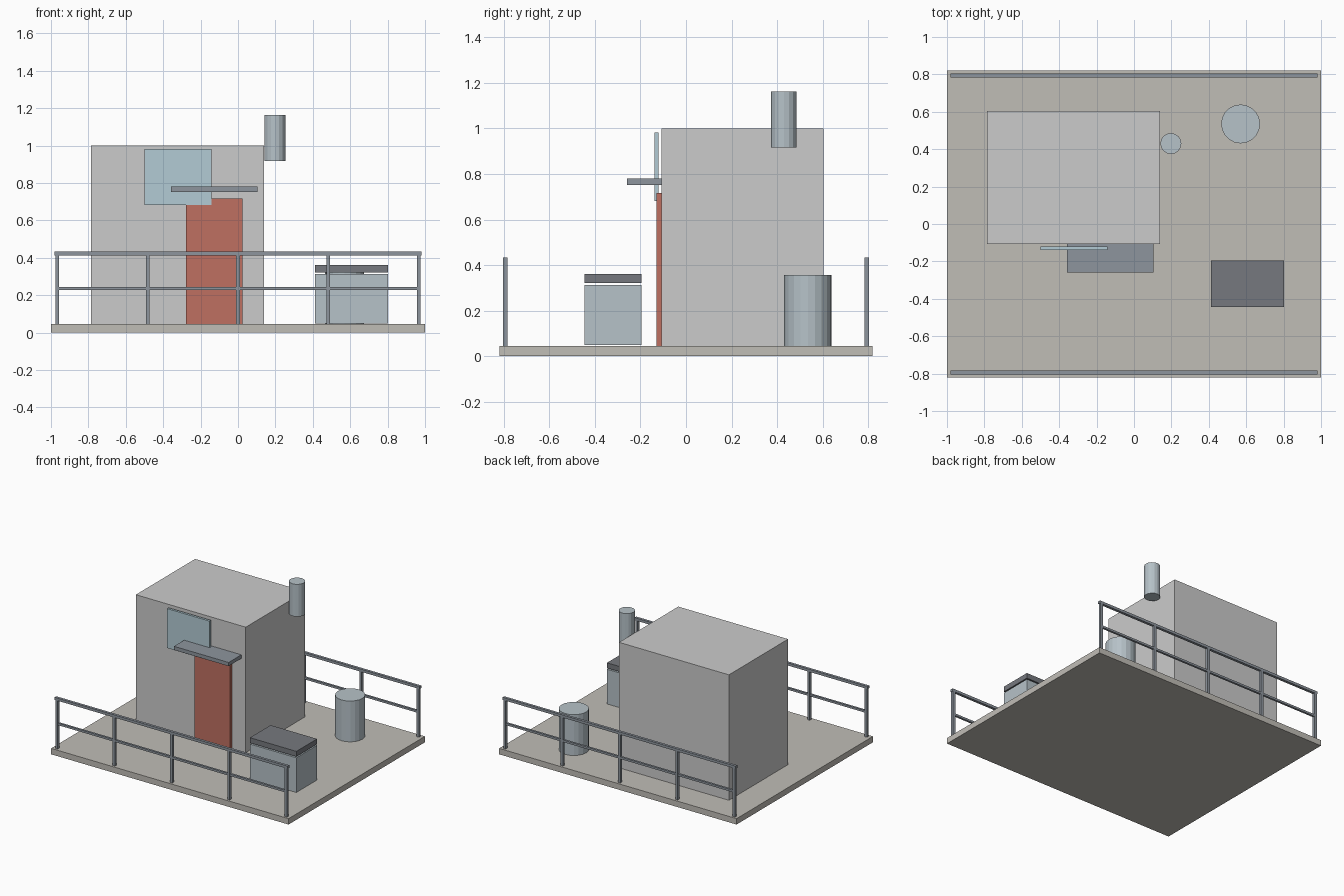
import bpy

if "Cube" in bpy.data.objects:
    bpy.data.objects.remove(bpy.data.objects["Cube"])

def material(name, rgb):
    m = bpy.data.materials.new(name)
    m.diffuse_color = (*rgb, 1)
    m.use_nodes = True
    m.node_tree.nodes["Principled BSDF"].inputs["Base Color"].default_value = m.diffuse_color
    return m

CONCRETE = material("concrete", (0.53, 0.51, 0.47))
STEEL = material("steel", (0.27, 0.30, 0.34))
PALE = material("pale_metal", (0.47, 0.54, 0.58))
GLASS = material("pale_blue", (0.45, 0.60, 0.66))
RED = material("red_paint", (0.52, 0.16, 0.12))
DARK = material("dark_metal", (0.18, 0.19, 0.21))

def box(name, x, y, z, mat=None):
    """Box from (min, max) ranges on each axis."""
    lo, hi = zip(x, y, z)
    bpy.ops.mesh.primitive_cube_add(size=1, location=[(a + b) / 2 for a, b in zip(lo, hi)])
    o = bpy.context.object
    o.name = name
    o.scale = [b - a for a, b in zip(lo, hi)]
    bpy.ops.object.transform_apply(location=False, rotation=False, scale=True)
    if mat:
        o.data.materials.append(mat)
    return o

def cylinder(name, x, y, r, z, sides, mat):
    bpy.ops.mesh.primitive_cylinder_add(vertices=sides, radius=r, depth=z[1] - z[0],
                                        location=(x, y, (z[0] + z[1]) / 2))
    o = bpy.context.object
    o.name = name
    o.data.materials.append(mat)
    return o

FLOOR = 0.045

# Platform and building
box("platform", (-1, 1), (-0.82, 0.82), (0, FLOOR), CONCRETE)
box("building", (-0.785, 0.14), (-0.107, 0.605), (FLOOR, 1.0))

# Door, canopy and wall panel on the front
box("door", (-0.277, 0.023), (-0.13, -0.107), (FLOOR, 0.717), RED)
box("canopy", (-0.357, 0.103), (-0.26, -0.107), (0.752, 0.78), STEEL)
box("wall_panel", (-0.50, -0.143), (-0.138, -0.12), (0.682, 0.982), GLASS)

# Exhaust pipe on the side wall and free-standing tank
cylinder("exhaust_pipe", 0.197, 0.43, 0.056, (0.916, 1.162), 16, PALE)
cylinder("tank", 0.57, 0.535, 0.104, (FLOOR, 0.356), 20, PALE)

# Storage crate with a lid floating just above it
box("crate", (0.412, 0.803), (-0.445, -0.196), (0.048, 0.312), PALE)
box("crate_lid", (0.412, 0.803), (-0.445, -0.196), (0.321, 0.361), DARK)

# Railings along front and back
for side, yc in (("front", -0.794), ("back", 0.794)):
    box(side + "_top_rail", (-0.981, 0.981), (yc - 0.01, yc + 0.01), (0.413, 0.433), STEEL)
    box(side + "_mid_rail", (-0.966, 0.966), (yc - 0.008, yc + 0.008), (0.227, 0.243), STEEL)
    for i in range(5):
        xc = -0.966 + i * 0.483
        box(f"{side}_post_{i + 1}", (xc - 0.01, xc + 0.01), (yc - 0.01, yc + 0.01),
            (FLOOR, 0.415), STEEL)
